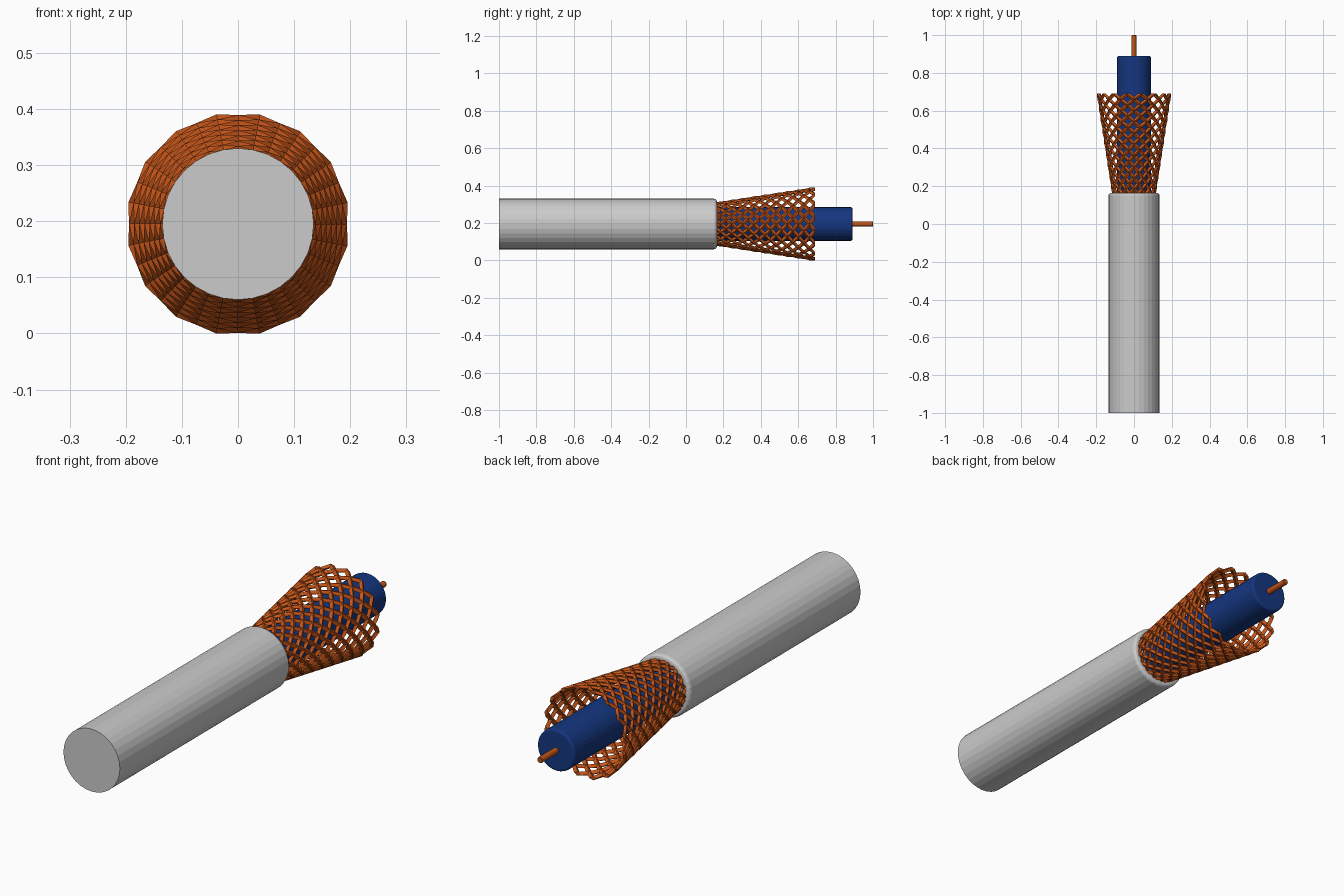
import bpy, bmesh
from math import pi, sin, cos, hypot

if "Cube" in bpy.data.objects:
    bpy.data.objects.remove(bpy.data.objects["Cube"])

AXIS_Z = 0.195


def material(name, rgb):
    m = bpy.data.materials.new(name)
    m.diffuse_color = (*rgb, 1)
    m.use_nodes = True
    m.node_tree.nodes["Principled BSDF"].inputs["Base Color"].default_value = m.diffuse_color
    return m


def finish(name, bm, mat=None):
    bmesh.ops.recalc_face_normals(bm, faces=bm.faces)
    me = bpy.data.meshes.new(name)
    bm.to_mesh(me)
    bm.free()
    ob = bpy.data.objects.new(name, me)
    bpy.context.collection.objects.link(ob)
    ob.location.z = AXIS_Z
    if mat:
        me.materials.append(mat)
    return ob


def skin(bm, rings):
    """Join rings of vertices into a closed tube with end caps."""
    n = len(rings[0])
    for a, b in zip(rings, rings[1:]):
        for i in range(n):
            j = (i + 1) % n
            bm.faces.new((a[i], a[j], b[j], b[i]))
    bm.faces.new(rings[0][::-1])
    bm.faces.new(rings[-1])


def lathe(name, profile, sides, mat=None):
    """Turn (y, radius) points around the cable axis."""
    bm = bmesh.new()
    rings = [[bm.verts.new((r * cos(2 * pi * i / sides), y, r * sin(2 * pi * i / sides)))
              for i in range(sides)] for y, r in profile]
    skin(bm, rings)
    return finish(name, bm, mat)


def rounded(start, end, radius, bevel, steps=3):
    """Rod profile with a rounded rim at the far end."""
    pts = [(start, radius)]
    for k in range(steps + 1):
        a = pi / 2 * k / steps
        pts.append((end - bevel + bevel * sin(a), radius - bevel + bevel * cos(a)))
    return pts


copper = material("copper", (0.55, 0.09, 0.01))
blue = material("blue_plastic", (0.007, 0.037, 0.216))

# Outer jacket, inner insulation and centre wire
lathe("outer_jacket", rounded(-1.0, 0.165, 0.135, 0.014), 32)
lathe("inner_insulation", rounded(0.14, 0.89, 0.09, 0.01), 32, blue)
lathe("centre_wire", rounded(0.87, 1.0, 0.013, 0.002, 1), 16, copper)

# Flared braid: 16 strands wound each way, meeting at the open end
STRANDS, ROWS = 16, 18
Y0, Y1, R0, R1 = 0.155, 0.69, 0.107, 0.190
HALF_WIDTH, HALF_DEPTH = 0.0105, 0.009
step = pi / STRANDS
dy = (Y1 - Y0) / ROWS

bm = bmesh.new()
for hand in (-1, 1):
    for s in range(STRANDS):
        rings = []
        for j in range(ROWS + 1):
            t = j / ROWS
            y, r = Y0 + t * (Y1 - Y0), R0 + t * (R1 - R0)
            a = step * (1 + 2 * s) + hand * step * (ROWS - j)
            w = HALF_WIDTH * hypot(dy, r * step) / dy
            ring = []
            for out, side in ((HALF_DEPTH, 0), (0, w), (-HALF_DEPTH, 0), (0, -w)):
                x = (r + out) * cos(a) - side * sin(a)
                z = (r + out) * sin(a) + side * cos(a)
                ring.append(bm.verts.new((x, y, z)))
            rings.append(ring)
        skin(bm, rings)
finish("braided_shield", bm, copper)
